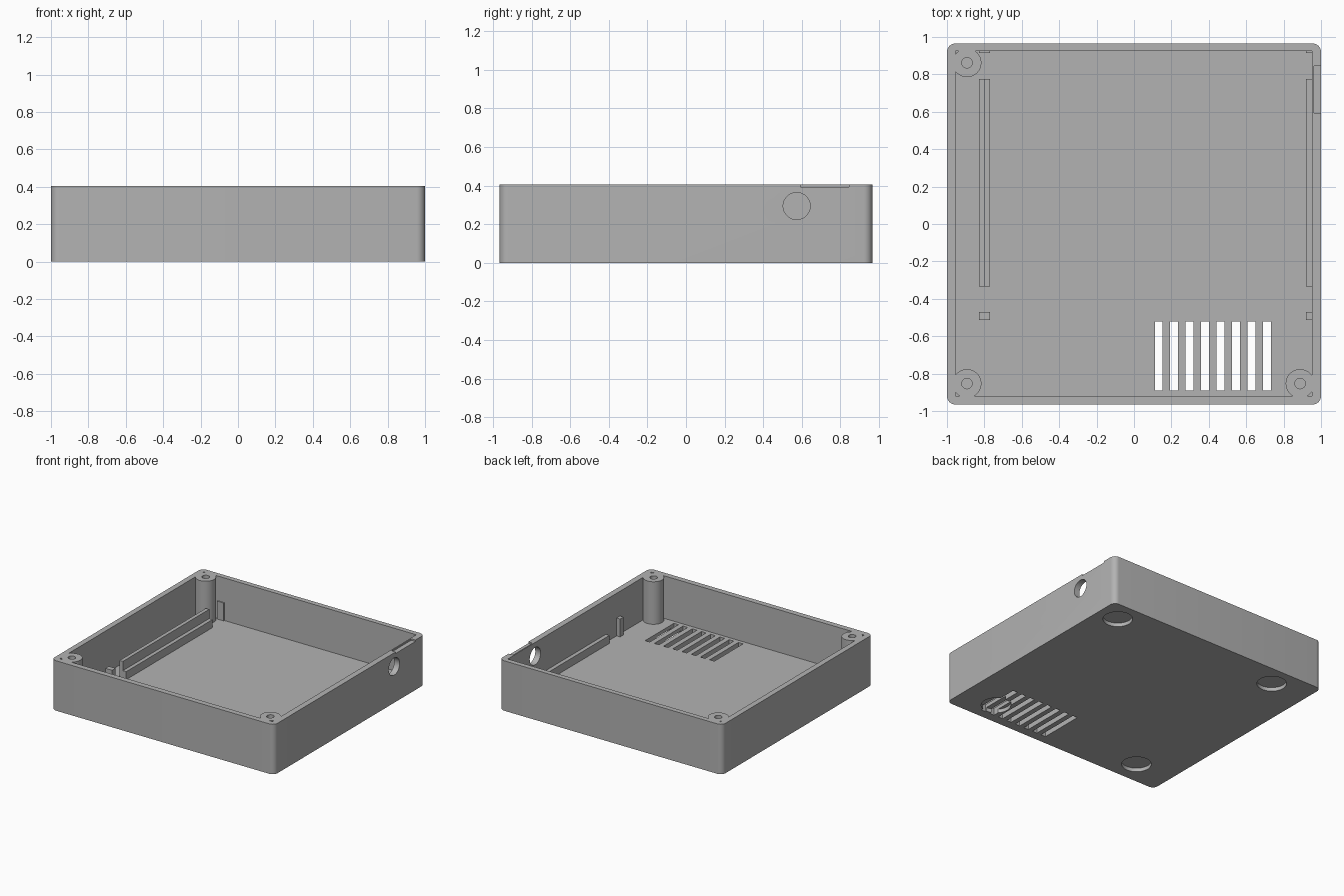
import bpy
import bmesh
from mathutils import Matrix, Vector

if "Cube" in bpy.data.objects:
    bpy.data.objects.remove(bpy.data.objects["Cube"], do_unlink=True)

grey = bpy.data.materials.new("plain grey")
grey.use_nodes = True
colour = (0.45, 0.45, 0.45, 1)
grey.diffuse_color = colour
grey.node_tree.nodes["Principled BSDF"].inputs["Base Color"].default_value = colour


def finish(name, bm):
    mesh = bpy.data.meshes.new(name)
    bm.to_mesh(mesh)
    bm.free()
    mesh.materials.append(grey)
    obj = bpy.data.objects.new(name, mesh)
    bpy.context.collection.objects.link(obj)
    return obj


def box(name, x, y, z, corner=0):
    """Box from (min, max) ranges, with optional rounded upright edges."""
    low, high = Vector((x[0], y[0], z[0])), Vector((x[1], y[1], z[1]))
    bm = bmesh.new()
    bmesh.ops.create_cube(bm, size=1, matrix=Matrix.Translation((low + high) / 2)
                          @ Matrix.Diagonal((high - low).to_4d()))
    if corner:
        upright = [e for e in bm.edges
                   if abs(e.verts[0].co.z - e.verts[1].co.z) > 0.01]
        bmesh.ops.bevel(bm, geom=upright, offset=corner, segments=8,
                        profile=0.5, affect='EDGES')
    return finish(name, bm)


def cylinder(name, centre, radius, length, axis='Z'):
    bm = bmesh.new()
    turn = Matrix.Rotation(1.5707963, 4, 'Y') if axis == 'X' else Matrix()
    bmesh.ops.create_cone(bm, cap_ends=True, segments=48, radius1=radius,
                          radius2=radius, depth=length,
                          matrix=Matrix.Translation(centre) @ turn)
    return finish(name, bm)


def cut(target, cutter):
    """Subtract the cutter from the target and discard the cutter."""
    cutter.hide_render = True
    mod = target.modifiers.new("cut", 'BOOLEAN')
    mod.operation = 'DIFFERENCE'
    mod.solver = 'EXACT'
    mod.object = cutter
    graph = bpy.context.evaluated_depsgraph_get()
    mesh = bpy.data.meshes.new_from_object(target.evaluated_get(graph))
    target.modifiers.clear()
    target.data = mesh
    bpy.data.objects.remove(cutter, do_unlink=True)


TOP, FLOOR = 0.405, 0.06
POSTS = [(-0.893, 0.862), (-0.893, -0.853), (0.888, -0.853)]

# Hollow of the tray, leaving the screw posts standing
hollow = box("hollow", (-0.955, 0.952), (-0.92, 0.924), (FLOOR, 0.7))
for px, py in POSTS:
    cut(hollow, cylinder("post", (px, py, 0.4), 0.077, 1))

# Tray with rounded corners
tray = box("case_tray", (-1, 1), (-0.965, 0.965), (0, TOP), corner=0.045)
cut(tray, hollow)

# Blind screw holes
for px, py in POSTS:
    cut(tray, cylinder("screw_hole", (px, py, 0.4), 0.028, 0.5))

# Shallow foot recesses underneath
for fx, fy in [(0.82, 0.79), (-0.67, 0.79), (-0.67, -0.77), (0.69, -0.77)]:
    cut(tray, cylinder("foot_recess", (fx, fy, -0.02), 0.11, 0.1))

# Vent slots
for i in range(8):
    x = 0.111 + i * 0.0828
    cut(tray, box("vent", (x, x + 0.042), (-0.89, -0.522), (-0.2, 0.2)))

# Cable hole and rim notch in the side wall
cut(tray, cylinder("cable_hole", (1, 0.573, 0.294), 0.07, 0.3, 'X'))
cut(tray, box("rim_notch", (0.962, 1.1), (0.593, 0.845), (TOP - 0.012, 0.6)))

bpy.ops.object.select_all(action='DESELECT')
tray.select_set(True)
bpy.context.view_layer.objects.active = tray
bpy.ops.object.shade_smooth_by_angle(angle=0.5)

# Board rails, end blocks and back stops
base = FLOOR - 0.01
box("left_rail_ledge", (-0.801, -0.77), (-0.333, 0.775), (base, 0.125))
box("left_rail_fence", (-0.83, -0.8), (-0.333, 0.775), (base, 0.2))
box("right_rail_ledge", (0.92, 0.96), (-0.333, 0.775), (base, 0.125))
for side, x in (("left", (-0.83, -0.77)), ("right", (0.92, 0.96))):
    box(side + "_end_block", x, (-0.513, -0.47), (base, 0.205))
    box(side + "_back_stop", x, (0.915, 0.93), (base, 0.205))
